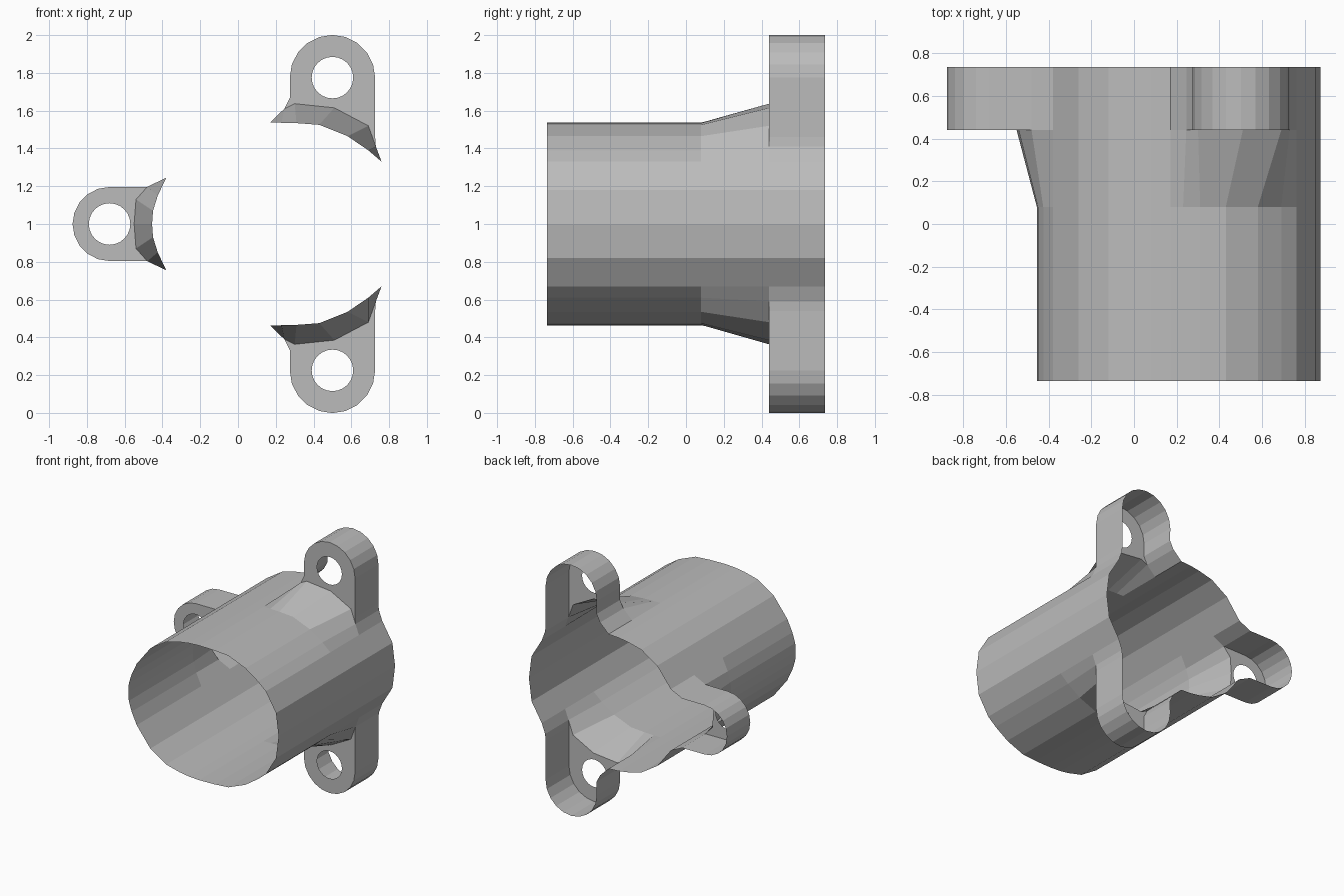
import bpy, bmesh
from math import sin, cos, radians

if "Cube" in bpy.data.objects:
    bpy.data.objects.remove(bpy.data.objects["Cube"])

FRONT, NECK, PLATE, BACK = -0.735, 0.08, 0.44, 0.735

grey = bpy.data.materials.new("plain_grey")
grey.diffuse_color = (0.5, 0.5, 0.5, 1)
grey.use_nodes = True
grey.node_tree.nodes["Principled BSDF"].inputs["Base Color"].default_value = grey.diffuse_color

# Upper half profiles (x, z), left to right; mirrored about z = 1
tube = [(-.455, 1), (-.45, 1.07), (-.425, 1.15), (-.38, 1.245), (-.26, 1.4),
        (-.12, 1.49), (0, 1.52), (.08, 1.532), (.17, 1.537), (.23, 1.536),
        (.31, 1.534), (.43, 1.525), (.58, 1.465), (.69, 1.39), (.76, 1.33),
        (.85, 1.18), (.873, 1)]
bulge = list(tube)
bulge[:3] = [(-.55, 1), (-.54, 1.13), (-.48, 1.197)]
bulge[9:14] = [(.245, 1.61), (.30, 1.637), (.51, 1.615), (.69, 1.52), (.73, 1.41)]


def arc(cx, cz, r, a0, a1, n):
    angles = [radians(a0 + (a1 - a0) * i / n) for i in range(n + 1)]
    return [(cx + r * cos(a), cz + r * sin(a)) for a in angles]


def flip(points):
    return [(x, 2 - z) for x, z in points]


def full_ring(half):
    return half + flip(half[1:-1])[::-1]


def finish(name, bm):
    mesh = bpy.data.meshes.new(name)
    bm.to_mesh(mesh)
    bm.free()
    mesh.materials.append(grey)
    bpy.context.collection.objects.link(bpy.data.objects.new(name, mesh))


def loft(name, sections):
    """Open skin through (y, ring) sections of equal point count."""
    bm = bmesh.new()
    rows = [[bm.verts.new((x, y, z)) for x, z in ring] for y, ring in sections]
    for a, b in zip(rows, rows[1:]):
        for i in range(len(a)):
            j = (i + 1) % len(a)
            bm.faces.new((a[i], a[j], b[j], b[i]))
    finish(name, bm)


def plate(name, outline, hole):
    """Flat ear face with a bolt hole, facing the front."""
    bm = bmesh.new()
    for ring in (outline, hole):
        vs = [bm.verts.new((x, PLATE, z)) for x, z in ring]
        for i in range(len(vs)):
            bm.edges.new((vs[i - 1], vs[i]))
    bmesh.ops.triangle_fill(bm, edges=bm.edges[:], use_beauty=True, normal=(0, -1, 0))
    for f in bm.faces:
        f.normal_update()
        if f.normal.y > 0:
            f.normal_flip()
    finish(name, bm)


# Tube that swells toward the three ears
loft("tube_body", [(FRONT, full_ring(tube)), (NECK, full_ring(tube)),
                   (PLATE, full_ring(bulge))])

# Flange wall following the tube and the ears
side_arc = arc(-.68, 1, .196, 180, 90, 5)
top_arc = [(.275, 1.67)] + arc(.5, 1.775, .226, 180, 0, 10)
outline = side_arc + bulge[2:10] + top_arc + [(.726, 1.46)] + bulge[13:]
loft("flange_wall", [(PLATE, full_ring(outline)), (BACK, full_ring(outline))])

# Ear faces
top_face = [bulge[9]] + top_arc + [(.726, 1.46)] + bulge[13:9:-1]
top_hole = arc(.5, 1.775, .11, 0, 345, 23)
plate("upper_ear_face", top_face, top_hole)
plate("lower_ear_face", flip(top_face), flip(top_hole))
side_half = side_arc + bulge[2::-1]
plate("side_ear_face", full_ring(side_half), arc(-.68, 1, .11, 0, 345, 23))
